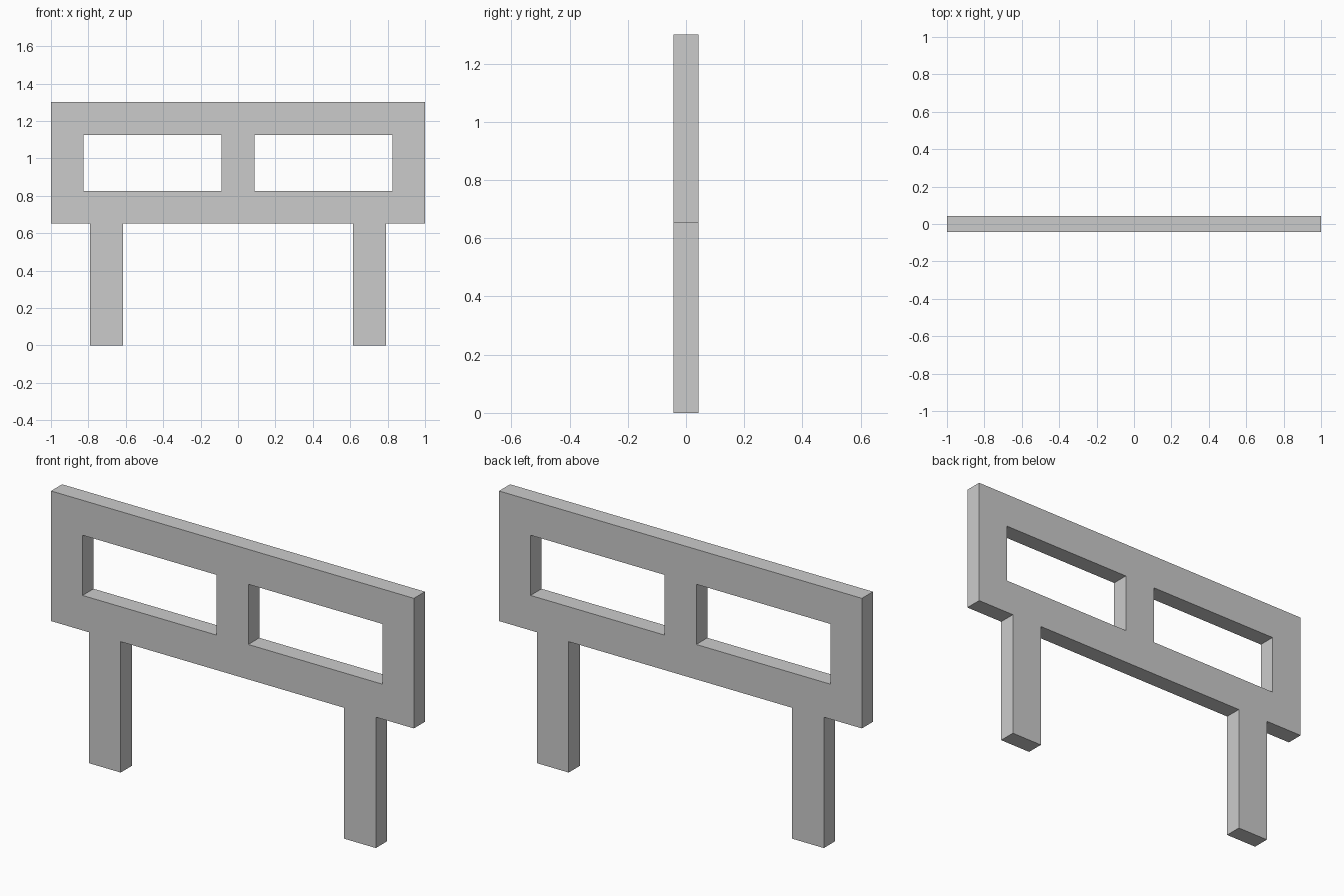
import bpy, bmesh

if "Cube" in bpy.data.objects:
    bpy.data.objects.remove(bpy.data.objects["Cube"])

DEPTH = 0.087      # board thickness
BAR = 0.174        # width of every rail, post and leg
TOP, BOTTOM = 1.30, 0.652
LEG_IN, LEG_OUT = 0.616, 0.79

# Grid lines of the front profile, mirrored about x = 0
half = [BAR / 2, LEG_IN, LEG_OUT, 1 - BAR, 1.0]
xs = [-x for x in reversed(half)] + half
zs = [0.0, BOTTOM, BOTTOM + BAR, TOP - BAR, TOP]


def is_solid(x, z):
    x = abs(x)
    if z < BOTTOM:                                   # legs
        return LEG_IN < x < LEG_OUT
    in_window = BAR / 2 < x < 1 - BAR and BOTTOM + BAR < z < TOP - BAR
    return not in_window                             # panel with two windows


# Front profile from the solid cells
bm = bmesh.new()
verts = {}


def vert(x, z):
    if (x, z) not in verts:
        verts[x, z] = bm.verts.new((x, -DEPTH / 2, z))
    return verts[x, z]


for x0, x1 in zip(xs, xs[1:]):
    for z0, z1 in zip(zs, zs[1:]):
        if is_solid((x0 + x1) / 2, (z0 + z1) / 2):
            bm.faces.new([vert(x0, z0), vert(x1, z0), vert(x1, z1), vert(x0, z1)])

# Extrude to thickness, keeping the front faces as the other side
ext = bmesh.ops.extrude_face_region(bm, geom=bm.faces[:], use_keep_orig=True)
moved = [g for g in ext["geom"] if isinstance(g, bmesh.types.BMVert)]
bmesh.ops.translate(bm, verts=moved, vec=(0, DEPTH, 0))
bmesh.ops.recalc_face_normals(bm, faces=bm.faces[:])

mesh = bpy.data.meshes.new("headboard_frame")
bm.to_mesh(mesh)
bm.free()
frame = bpy.data.objects.new("headboard_frame", mesh)
bpy.context.collection.objects.link(frame)
